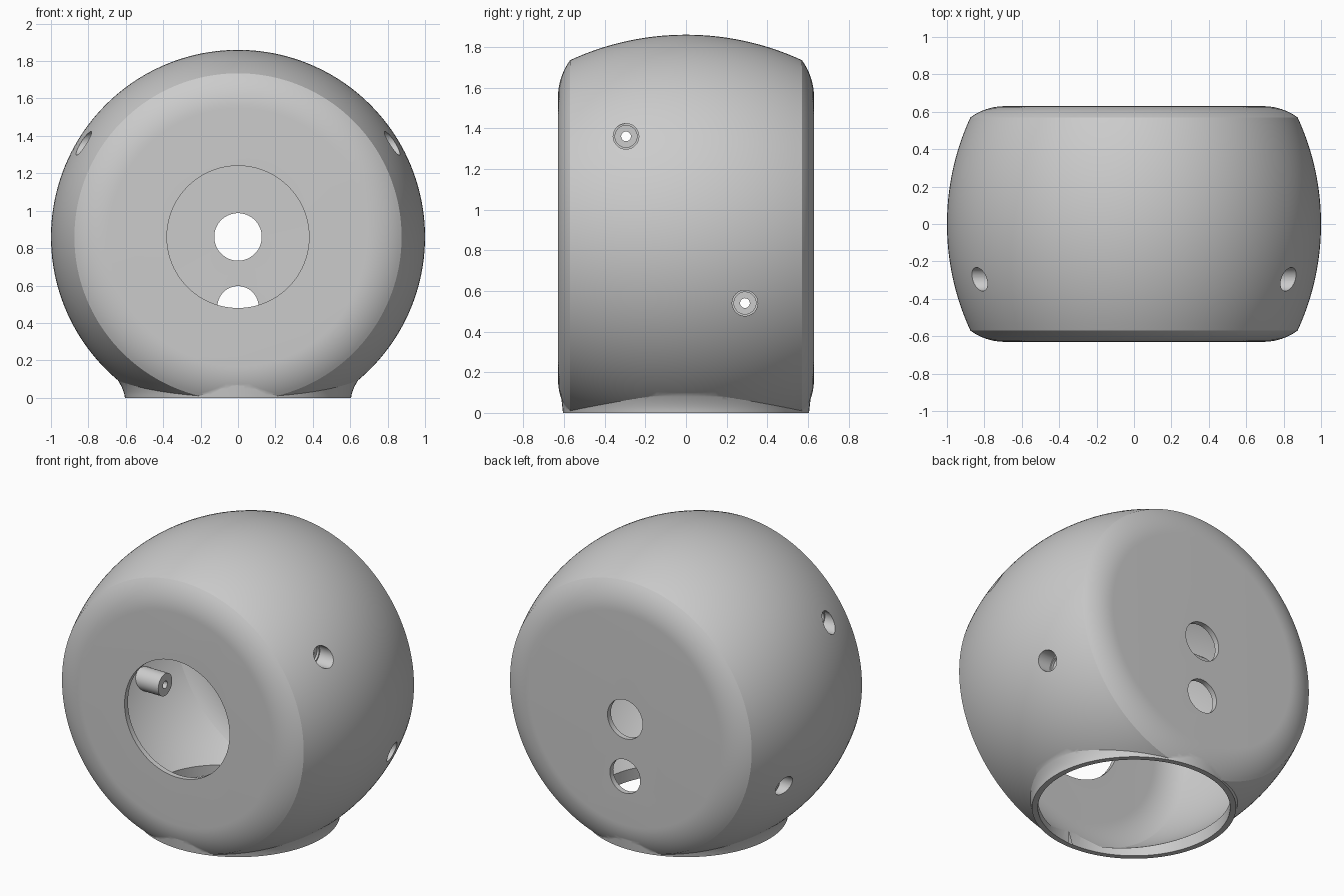
import bpy, math
from mathutils import Vector

if "Cube" in bpy.data.objects:
    bpy.data.objects.remove(bpy.data.objects["Cube"])

ZC = 0.86  # height of the drum axis


def mesh_object(name, verts, faces):
    me = bpy.data.meshes.new(name)
    me.from_pydata(verts, [], faces)
    ob = bpy.data.objects.new(name, me)
    bpy.context.collection.objects.link(ob)
    return ob


def loft(name, rings):
    """Closed solid through a list of equal-length rings."""
    n = len(rings[0])
    verts = [v for r in rings for v in r]
    faces = [(k * n + i, k * n + (i + 1) % n, (k + 1) * n + (i + 1) % n, (k + 1) * n + i)
             for k in range(len(rings) - 1) for i in range(n)]
    faces.append(tuple(reversed(range(n))))
    faces.append(tuple(range(len(verts) - n, len(verts))))
    return mesh_object(name, verts, faces)


def ring_y(y, r, x=0, z=ZC, n=160):
    # seen from -y this runs so that lofting toward +y faces outward
    return [(x + r * math.sin(2 * math.pi * i / n), y, z + r * math.cos(2 * math.pi * i / n)) for i in range(n)]


def drum(name, inset):
    """Barrel around the y axis with rounded end chamfers, shrunk by inset."""
    half = []
    for i in range(17):                      # bulging side
        y = 0.57 * i / 16
        half.append((y, math.sqrt(1.36 ** 2 - y * y) - 0.36))
    big_r = 0.315
    for i in range(1, 11):                   # rounded end, tangent to the flat
        a = math.radians(36) * (1 - i / 10)
        half.append((0.63 - big_r * (1 - math.cos(a)), 0.69 + big_r * math.sin(a)))
    k = (0.63 - inset) / 0.63
    half = [(y * k, r - inset) for y, r in half]
    prof = [(-y, r) for y, r in reversed(half[1:])] + half
    return loft(name, [ring_y(y, r) for y, r in prof])


def rod(name, r, a, b, n=48):
    a, b = Vector(a), Vector(b)
    bpy.ops.mesh.primitive_cylinder_add(vertices=n, radius=r, depth=(b - a).length, location=(a + b) / 2)
    ob = bpy.context.object
    ob.name = name
    ob.rotation_euler = (b - a).to_track_quat('Z', 'Y').to_euler()
    return ob


def combine(target, tool, op):
    m = target.modifiers.new(op, 'BOOLEAN')
    m.operation, m.solver, m.object = op, 'EXACT', tool
    bpy.context.view_layer.objects.active = target
    bpy.context.view_layer.update()
    bpy.ops.object.modifier_apply(modifier=m.name)
    bpy.data.objects.remove(tool)


def fix_normals(ob):
    import bmesh
    bm = bmesh.new()
    bm.from_mesh(ob.data)
    bmesh.ops.recalc_face_normals(bm, faces=bm.faces)
    bm.to_mesh(ob.data)
    bm.free()


# outer drum and flared foot collar
housing = drum("hollow_housing", 0)
fix_normals(housing)
rings = []
for i in range(13):
    t = i / 12
    rx = 0.605 + 0.115 * t ** 1.6
    ry = 0.605 + 0.022 * t
    z = 0.19 * t
    rings.append([(rx * math.cos(2 * math.pi * j / 128), ry * math.sin(2 * math.pi * j / 128), z)
                  for j in range(128)])
collar = loft("foot_collar", rings)
fix_normals(collar)
combine(housing, collar, 'UNION')

# flat underside
bpy.ops.mesh.primitive_cube_add(size=3, location=(0, 0, -1.5))
combine(housing, bpy.context.object, 'DIFFERENCE')

# screw positions: y, z, inner post end, recess floor
SCREWS = [(-0.295, 1.36, 0.67, 0.755), (0.29, 0.54, 0.73, 0.84)]

# cavity, leaving the screw posts standing
cavity = drum("cavity_cutter", 0.035)
fix_normals(cavity)
for side in (-1, 1):
    for y, z, end, floor in SCREWS:
        combine(cavity, rod("post", 0.072, (side * end, y, z), (side * 1.2, y, z)), 'DIFFERENCE')
combine(housing, cavity, 'DIFFERENCE')

# bottom bore, large front opening, two back holes
holes = [(0.57, (0, 0, -0.3), (0, 0, 0.3), 128),
         (0.38, (0, -1, ZC), (0, -0.4, ZC), 96),
         (0.127, (0, 0.4, ZC), (0, 1, ZC), 64),
         (0.11, (0, 0.4, 0.487), (0, 1, 0.487), 64)]
# screw recess, seat and pilot hole on both sides
for s in (-1, 1):
    for y, z, end, floor in SCREWS:
        holes += [(0.063, (s * floor, y, z), (s * 1.2, y, z), 40),
                  (0.054, (s * (floor - 0.015), y, z), (s * 1.2, y, z), 40),
                  (0.024, (s * (end - 0.05), y, z), (s * 1.2, y, z), 24)]
for r, a, b, n in holes:
    combine(housing, rod("hole_cutter", r, a, b, n), 'DIFFERENCE')

# smooth shading with crisp edges
bpy.ops.object.select_all(action='DESELECT')
housing.select_set(True)
bpy.context.view_layer.objects.active = housing
bpy.ops.object.shade_smooth_by_angle(angle=math.radians(25))
